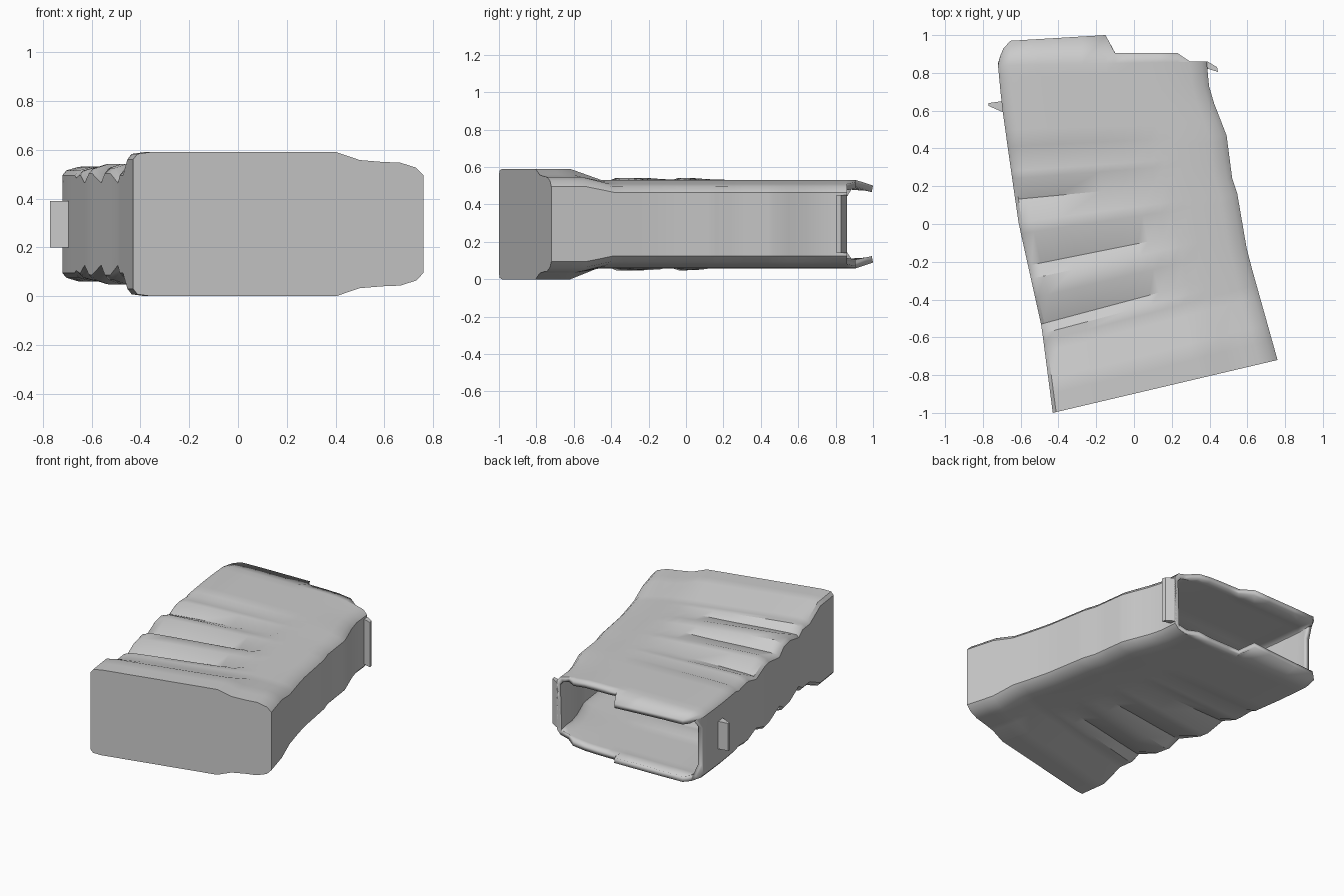
import bpy, bmesh

if "Cube" in bpy.data.objects:
    bpy.data.objects.remove(bpy.data.objects["Cube"])

MID = 0.295  # z of the symmetry plane


def lerp(table, t):
    """Piecewise linear lookup."""
    if t <= table[0][0]:
        return table[0][1]
    for (a, va), (b, vb) in zip(table, table[1:]):
        if t <= b:
            return va + (vb - va) * (t - a) / (b - a)
    return table[-1][1]


# Plan outline: left and right edges, and how rows tilt between them
LEFT_X = [(-1, -.43), (-.54, -.49), (0, -.61), (.24, -.645), (.63, -.70), (.84, -.72)]
RIGHT_X = [(-.72, .76), (-.15, .60), (.2, .54), (.24, .52), (.47, .49), (.7, .40), (.86, .385)]
RIGHT_Y = [(-1, -.72), (-.54, -.24), (-.23, 0), (.13, .24), (.45, .5), (.84, .86)]
# Half section: body, and flared foot
SECTION = [(0, .13), (0, .2), (.015, .22), (.06, .235), (.2, .237), (.4, .237), (.515, .237),
           (.56, .237), (.64, .237), (.70, .237), (.78, .235), (.86, .225), (.92, .215),
           (.975, .2), (1, .17)]
FOOT = [(0, .265), (.02, .295), (.71, .295), (.79, .258), (.96, .25), (1, .2)]
FLARE = [(-.82, 1), (-.68, 0)]
# Finger grooves along the left edge, fading out across the width
GROOVES = [(-.58, 0), (-.53, -.045), (-.39, .012), (-.29, .012), (-.22, -.045), (-.05, .012),
           (.01, .010), (.13, -.045), (.24, 0), (.28, 0), (.37, -.015), (.41, 0)]
FADE = [(0, .7), (.06, 1), (.4, .7), (.64, .35), (.70, 0)]
# Cut line of the open mouth
MOUTH = [(0, .89), (.015, .93), (.06, .97), (.515, 1), (.56, .905), (.86, .905), (.92, .86), (1, .86)]
ROWS = [-1, -.9, -.82, -.68, -.62] + [g[0] for g in GROOVES] + [.5, .6, .7, .78, .84]


def row(y):
    ry = lerp(RIGHT_Y, y)
    lx, rx = lerp(LEFT_X, y), lerp(RIGHT_X, ry)
    f = lerp(FLARE, y)
    pts = []
    for i, (s, h) in enumerate(SECTION):
        foot = .2 if i == 0 else lerp(FOOT, s)
        h = h * (1 - f) + foot * f
        if i > 0:
            h += lerp(GROOVES, y) * lerp(FADE, s)
        pts.append((lx + (rx - lx) * s, y + (ry - y) * s, h))
    return pts


def mouth_row():
    pts = []
    for i, ((s, h), p) in enumerate(zip(SECTION, row(.84))):
        y = .85 if i == 0 else lerp(MOUTH, s)
        x = p[0] + (.012 if i in (1, 2) else 0)
        pts.append((x, y, h - max(0, y - .91) * .35 if i else h))
    return pts


def finish(name, bm):
    bmesh.ops.recalc_face_normals(bm, faces=bm.faces)
    me = bpy.data.meshes.new(name)
    bm.to_mesh(me)
    bm.free()
    ob = bpy.data.objects.new(name, me)
    bpy.context.collection.objects.link(ob)
    return ob


# Hollow sleeve: lofted rows, closed at the foot, open at the mouth
bm = bmesh.new()
rings = []
for pts in [row(y) for y in ROWS] + [mouth_row()]:
    ring = [bm.verts.new((x, y, MID + h)) for x, y, h in pts]
    ring += [bm.verts.new((x, y, MID - h)) for x, y, h in reversed(pts)]
    rings.append(ring)
for a, b in zip(rings, rings[1:]):
    n = len(a)
    for i in range(n):
        j = (i + 1) % n
        bm.faces.new((a[i], a[j], b[j], b[i]))
bm.faces.new(rings[0])
sleeve = finish("grip_sleeve", bm)
solid = sleeve.modifiers.new("wall", 'SOLIDIFY')
solid.thickness = .035
solid.offset = -1
bpy.context.view_layer.objects.active = sleeve
sleeve.select_set(True)
bpy.ops.object.shade_smooth_by_angle(angle=.6)


def prism(name, outline, z0, z1):
    bm = bmesh.new()
    lo = [bm.verts.new((x, y, z0)) for x, y in outline]
    hi = [bm.verts.new((x, y, z1)) for x, y in outline]
    bm.faces.new(lo)
    bm.faces.new(hi)
    for i in range(len(lo)):
        j = (i + 1) % len(lo)
        bm.faces.new((lo[i], lo[j], hi[j], hi[i]))
    return finish(name, bm)


# Small catch on the left wall and flared lip on the right edge of the mouth
prism("left_catch", [(-.69, .59), (-.77, .625), (-.77, .64), (-.70, .65)], .2, .39)
prism("right_lip", [(.36, .86), (.39, .86), (.44, .83), (.445, .805), (.38, .825)], .14, .45)
